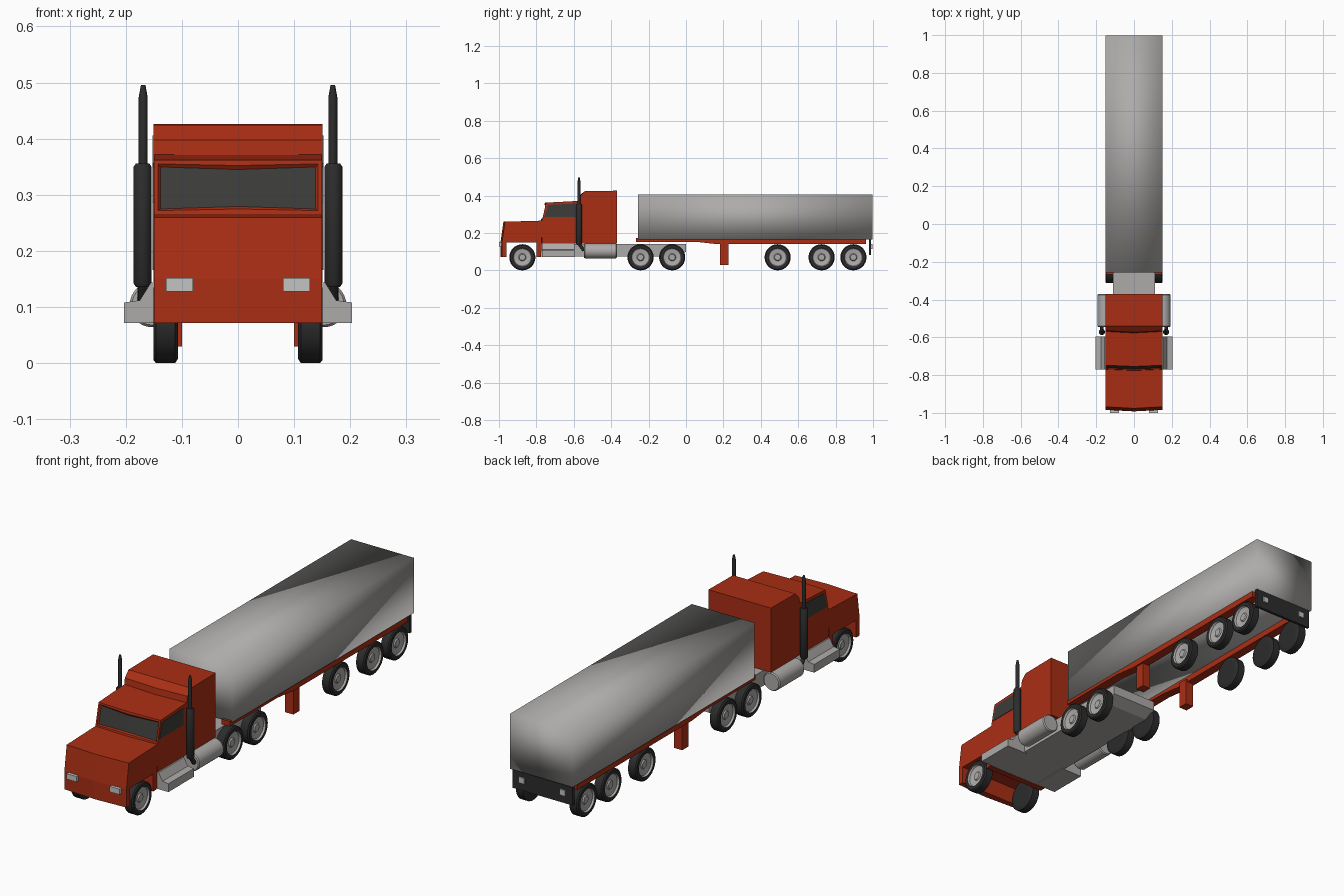
import bpy, bmesh, math
from mathutils import Vector

if "Cube" in bpy.data.objects:
    bpy.data.objects.remove(bpy.data.objects["Cube"])


def material(name, rgb):
    m = bpy.data.materials.new(name)
    m.diffuse_color = (*rgb, 1)
    m.use_nodes = True
    m.node_tree.nodes["Principled BSDF"].inputs["Base Color"].default_value = m.diffuse_color
    return m


RED = material("red paint", (0.40, 0.027, 0.007))
GREY = material("light grey metal", (0.42, 0.41, 0.40))
LAMP = material("lamp grey", (0.55, 0.55, 0.54))
GLASS = material("dark glass", (0.045, 0.045, 0.042))
BLACK = material("black rubber", (0.025, 0.025, 0.025))


def finish(name, bm, *mats, smooth=None):
    bmesh.ops.recalc_face_normals(bm, faces=bm.faces)
    me = bpy.data.meshes.new(name)
    bm.to_mesh(me)
    bm.free()
    ob = bpy.data.objects.new(name, me)
    bpy.context.collection.objects.link(ob)
    for m in mats:
        me.materials.append(m)
    if smooth:
        bpy.ops.object.select_all(action='DESELECT')
        ob.select_set(True)
        bpy.context.view_layer.objects.active = ob
        bpy.ops.object.shade_smooth_by_angle(angle=math.radians(smooth))
    return ob


def prism_bm(profile, xs, bow=0, bow_y=-9):
    """Sweep a (y, z) profile across x; points ahead of bow_y bulge forward at x = 0."""
    bm = bmesh.new()
    rings = [[bm.verts.new((x, y - (bow if x == 0 and y < bow_y else 0), z))
              for y, z in profile] for x in xs]
    n = len(profile)
    for a, b in zip(rings, rings[1:]):
        for i in range(n):
            bm.faces.new((a[i], a[(i + 1) % n], b[(i + 1) % n], b[i]))
    bm.faces.new(rings[0])
    bm.faces.new(rings[-1])
    bmesh.ops.recalc_face_normals(bm, faces=bm.faces)
    return bm


def prism(name, profile, xs, mat, bow=0, bow_y=-9):
    return finish(name, prism_bm(profile, xs, bow, bow_y), mat)


def box(name, x0, x1, y0, y1, z0, z1, mat):
    return prism(name, [(y0, z0), (y1, z0), (y1, z1), (y0, z1)], (x0, x1), mat)


def lathe(name, profile, centre, axis, mats, split=None, seg=28):
    """Turn a (distance along axis, radius) profile; from index split on use the second material."""
    bm = bmesh.new()
    rot = Vector((0, 0, 1)).rotation_difference(Vector(axis)).to_matrix()
    rings = [[bm.verts.new(Vector(centre) + rot @ Vector((
        r * math.cos(t * math.tau / seg), r * math.sin(t * math.tau / seg), d)))
        for t in range(seg)] for d, r in profile]
    for k, (a, b) in enumerate(zip(rings, rings[1:])):
        for i in range(seg):
            f = bm.faces.new((a[i], a[(i + 1) % seg], b[(i + 1) % seg], b[i]))
            f.material_index = int(split is not None and k >= split)
    bm.faces.new(rings[0])
    bm.faces.new(rings[-1]).material_index = int(split is not None)
    return finish(name, bm, *mats, smooth=35)


W = 0.15
ACROSS = (-W, 0, W)

# Hood with wheel arches, nose slightly pointed
prism("hood", [(-0.984, 0.072), (-0.96, 0.072), (-0.96, 0.148), (-0.80, 0.148),
               (-0.80, 0.072), (-0.775, 0.072), (-0.768, 0.266), (-0.968, 0.260),
               (-0.984, 0.15)], ACROSS, RED, 0.008, -0.965)

# Cab with recessed windshield
bm = prism_bm([(-0.77, 0.145), (-0.77, 0.265), (-0.748, 0.362), (-0.56, 0.372),
               (-0.56, 0.145)], ACROSS, 0.006, -0.7)
front = [f for f in bm.faces if f.normal.y < -0.7 and f.calc_center_median().z > 0.28]
bmesh.ops.inset_region(bm, faces=front, thickness=0.010, depth=0.0)
bmesh.ops.inset_region(bm, faces=front, thickness=0.006, depth=-0.006)
for f in front:
    f.material_index = 1
finish("cab", bm, RED, GLASS)

# Sleeper box with sloped roof front
prism("sleeper", [(-0.57, 0.145), (-0.57, 0.365), (-0.565, 0.398), (-0.54, 0.424),
                  (-0.37, 0.426), (-0.37, 0.145)], (-0.151, 0, 0.151), RED, 0.008, -0.56)

# Chassis slab, tapered at the rear
prism("chassis", [(-0.79, 0.075), (-0.05, 0.075), (0.0, 0.10), (0.0, 0.142), (-0.79, 0.142)],
      (-0.112, 0.112), GREY)

TYRE = [(-0.022, 0.045), (-0.022, 0.062), (-0.017, 0.070), (0.017, 0.070), (0.022, 0.064),
        (0.022, 0.050), (0.014, 0.046), (0.010, 0.020), (0.015, 0.016)]

for s, side in ((-1, "left"), (1, "right")):
    def sx(a, b):
        return sorted((s * a, s * b))

    # Side windows
    prism("side_window_" + side, [(-0.757, 0.285), (-0.738, 0.350), (-0.592, 0.357),
                                  (-0.592, 0.285)], sx(0.147, 0.152), GLASS)
    # Headlights
    box("headlight_" + side, *sx(0.080, 0.128), -1.0, -0.98, 0.128, 0.152, LAMP)
    # Cab steps: box with sloped upper face
    bm = bmesh.new()
    outline = [(0.10, 0.072), (0.203, 0.072), (0.203, 0.108), (0.175, 0.112),
               (0.155, 0.144), (0.10, 0.144)]
    ends = [[bm.verts.new((s * x, y, z)) for x, z in outline] for y in (-0.77, -0.595)]
    bm.faces.new(ends[0])
    bm.faces.new(ends[1])
    for i in range(6):
        j = (i + 1) % 6
        bm.faces.new((ends[0][i], ends[0][j], ends[1][j], ends[1][i]))
    finish("step_" + side, bm, GREY)
    # Fuel tanks
    lathe("fuel_tank_" + side, [(0, 0.036), (0.005, 0.040), (0.17, 0.040), (0.175, 0.036)],
          (s * 0.153, -0.545, 0.104), (0, 1, 0), [GREY])
    # Exhaust: muffler and stack
    lathe("muffler_" + side, [(0, 0.012), (0.006, 0.016), (0.214, 0.016), (0.22, 0.012)],
          (s * 0.170, -0.572, 0.136), (0, 0, 1), [BLACK], seg=16)
    lathe("exhaust_stack_" + side, [(0, 0.008), (0.12, 0.008), (0.142, 0.004)],
          (s * 0.169, -0.572, 0.354), (0, 0, 1), [BLACK], seg=12)
    lathe("exhaust_elbow_" + side, [(0, 0.009), (0.045, 0.009)],
          (s * 0.170, -0.572, 0.142), (0, 0.6, -0.8), [BLACK], seg=12)
    # Wheels
    for k, y in enumerate((-0.875, -0.243, -0.074, 0.490, 0.725, 0.895)):
        lathe(f"wheel_{side}_{k + 1}", TYRE, (s * 0.129, y, 0.070), (s, 0, 0),
              [BLACK, GREY], split=5)
    # Trailer rails and landing legs
    prism("trailer_rail_" + side, [(-0.268, 0.152), (0.06, 0.152), (0.17, 0.140), (0.962, 0.140),
                                   (0.962, 0.166), (-0.268, 0.174)], sx(0.108, 0.148), RED)
    box("landing_leg_" + side, *sx(0.100, 0.140), 0.182, 0.226, 0.030, 0.15, RED)
    # Tail lamps
    box("tail_lamp_" + side, *sx(0.085, 0.112), 0.985, 0.996, 0.115, 0.140, LAMP)

# Trailer body, shaded softly over its corners
body = box("trailer_body", -0.152, 0.152, -0.257, 0.998, 0.166, 0.406, GREY)
for p in body.data.polygons:
    p.use_smooth = True

# Rear bumper plate
box("rear_bumper", -0.145, 0.145, 0.978, 0.990, 0.082, 0.166, BLACK)
